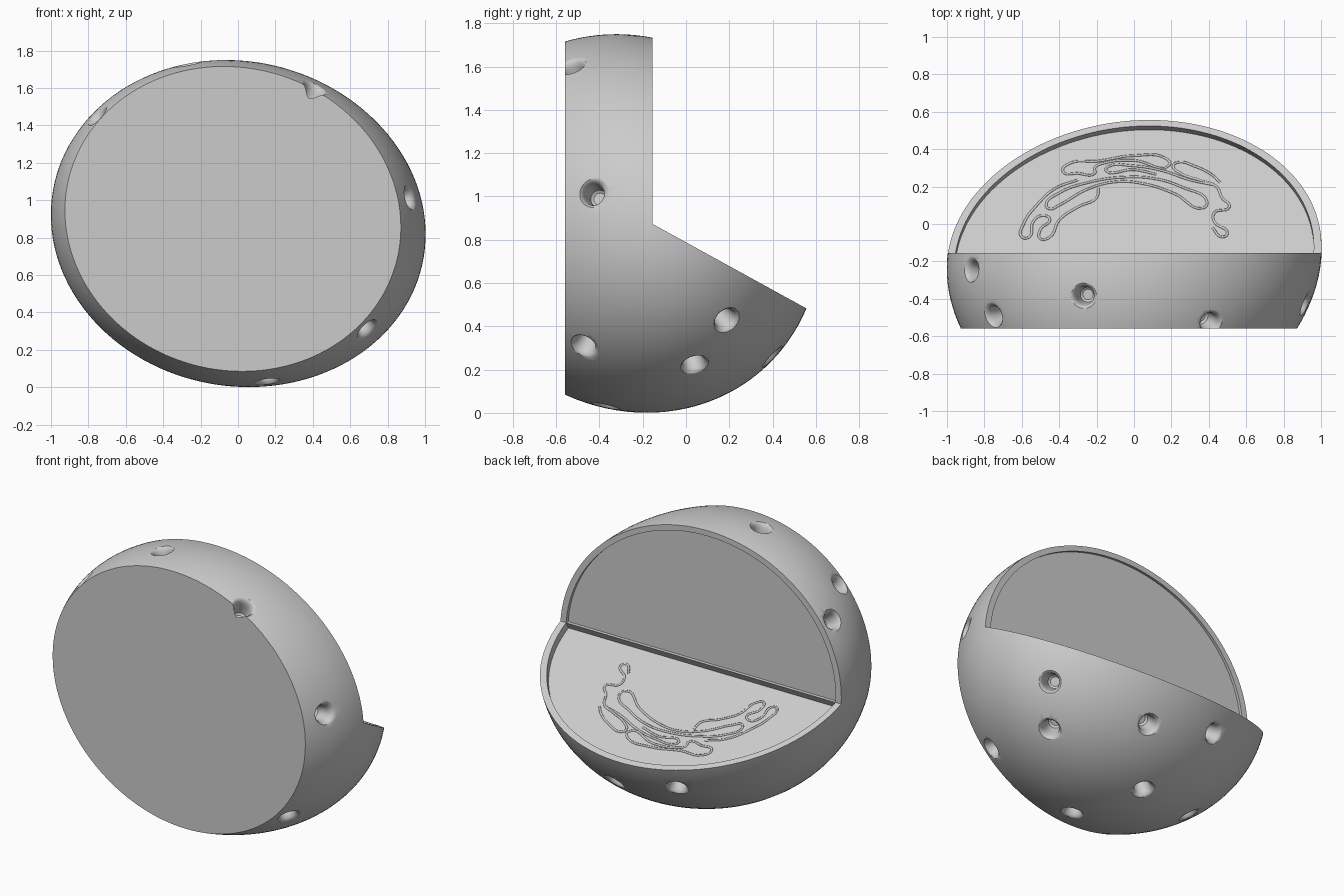
import bpy, bmesh, math
from mathutils import Vector, Matrix

if "Cube" in bpy.data.objects:
    bpy.data.objects.remove(bpy.data.objects["Cube"], do_unlink=True)

# Single plain grey for the whole model
GREY = (0.6, 0.6, 0.6, 1)
light_grey = bpy.data.materials.new("light grey")
light_grey.use_nodes = True
light_grey.diffuse_color = GREY
light_grey.node_tree.nodes["Principled BSDF"].inputs["Base Color"].default_value = GREY

# Slightly tilted ellipsoid: maps a unit sphere to the body
CENTRE = Vector((-0.004, -0.252, 0.875))
TILT = Matrix(((1.004, 0, 0), (0.06, 0.87, 0), (-0.053, -0.067, 0.87)))


def taper(y):
    t = y + 0.2
    return 1 + 0.09 * t - 0.07 * t * t


def ellipsoid_point(unit):
    p = TILT @ unit + CENTRE
    p.x *= taper(p.y)
    return p


def to_unit(p):
    return TILT.inverted() @ (Vector((p[0] / taper(p[1]), p[1], p[2])) - CENTRE)


def new_object(name, bm):
    bmesh.ops.recalc_face_normals(bm, faces=bm.faces)
    mesh = bpy.data.meshes.new(name)
    bm.to_mesh(mesh)
    bm.free()
    obj = bpy.data.objects.new(name, mesh)
    bpy.context.collection.objects.link(obj)
    return obj


def ellipsoid(name, size):
    bm = bmesh.new()
    bmesh.ops.create_uvsphere(bm, u_segments=128, v_segments=64, radius=size)
    for v in bm.verts:
        v.co = ellipsoid_point(v.co)
    return new_object(name, bm)


def prism(name, profile):
    """Extrude a (y, z) outline across the full width."""
    bm = bmesh.new()
    face = bm.faces.new([bm.verts.new((-1.5, y, z)) for y, z in profile])
    ext = bmesh.ops.extrude_face_region(bm, geom=[face])
    moved = [g for g in ext["geom"] if isinstance(g, bmesh.types.BMVert)]
    bmesh.ops.translate(bm, verts=moved, vec=(3, 0, 0))
    return new_object(name, bm)


def boolean(obj, cutter, operation):
    mod = obj.modifiers.new("cut", "BOOLEAN")
    mod.operation = operation
    mod.solver = "EXACT"
    mod.object = cutter
    bpy.context.view_layer.objects.active = obj
    bpy.ops.object.modifier_apply(modifier=mod.name)
    bpy.data.objects.remove(cutter, do_unlink=True)


# Cut planes: vertical wall above, sloping floor below
WALL_Y, CREASE_Z, SLOPE = -0.155, 0.873, 0.549
RECESS, DROP = 0.02, 0.057


def cut_z(y):
    return CREASE_Z - SLOPE * (y - WALL_Y)


def floor_z(y):
    return cut_z(y) - DROP


# Body with flat front and wedge opening
body = ellipsoid("cell_body", 1)
boolean(body, prism("front_cutter", [(-2, -1), (-0.56, -1), (-0.56, 3), (-2, 3)]), "DIFFERENCE")
boolean(body, prism("wedge_cutter", [(WALL_Y, CREASE_Z), (2, cut_z(2)), (2, 3), (WALL_Y, 3)]),
        "DIFFERENCE")

# Recessed inner faces with a thin shell rim, a ledge and an undercut at the crease
inner_y, lip_y = WALL_Y - RECESS, WALL_Y - 0.002
foot_y = WALL_Y - 0.025
recess = ellipsoid("recess_cutter", 0.96)
boolean(recess, prism("recess_planes", [(inner_y, CREASE_Z), (lip_y, CREASE_Z - 0.002),
                                        (foot_y, floor_z(foot_y)), (2, floor_z(2)),
                                        (2, 3), (inner_y, 3)]), "INTERSECT")
boolean(body, recess, "DIFFERENCE")

# Pores: round pits with soft rims set square to the surface
pores = [(-0.26, -0.38, 1.7), (-0.84, -0.25, 1.33), (-0.74, -0.49, 1.44), (0.41, -0.53, 1.6),
         (0.92, -0.435, 1.015), (0.68, -0.47, 0.32), (0.16, -0.37, 0.03), (0.745, 0.16, 0.455),
         (0.63, 0.02, 0.262), (0.225, 0.4, 0.26), (-0.25, 0.46, 0.34), (0, 0.085, 0.04),
         (-0.56, -0.13, 0.13)]
pit = [(0.028, -0.125), (0.04, -0.115), (0.046, -0.06), (0.049, -0.033), (0.055, -0.016),
       (0.063, -0.006), (0.073, 0), (0.092, 0.006), (0.095, 0.05)]
SIDES = 32
bm = bmesh.new()
for pore in pores:
    unit = to_unit(pore).normalized()
    spot = ellipsoid_point(unit)
    normal = TILT.inverted().transposed() @ unit
    place = Matrix.Translation(spot) @ normal.to_track_quat("Z", "Y").to_matrix().to_4x4()
    rings = []
    for r, h in pit:
        angles = [math.tau * i / SIDES for i in range(SIDES)]
        rings.append([bm.verts.new(place @ Vector((r * math.cos(a), r * math.sin(a), h)))
                      for a in angles])
    for low, high in zip(rings, rings[1:]):
        for i in range(SIDES):
            j = (i + 1) % SIDES
            bm.faces.new((low[i], low[j], high[j], high[i]))
    bm.faces.new(rings[0][::-1])
    bm.faces.new(rings[-1])
boolean(body, new_object("pore_cutter", bm), "DIFFERENCE")

body.data.materials.clear()
body.data.materials.append(light_grey)
bpy.ops.object.select_all(action="DESELECT")
body.select_set(True)
bpy.context.view_layer.objects.active = body
bpy.ops.object.shade_smooth_by_angle(angle=math.radians(35))

# Folded membrane outlines on the sloping floor: (closed, points)
folds = [
    (True, [(-.38, .28), (-.34, .325), (-.2, .335), (0, .365), (.17, .35), (.19, .315),
            (0, .34), (-.16, .325), (-.21, .3), (-.21, .27), (-.3, .27)]),
    (False, [(.46, .22), (.42, .26), (.32, .31), (.24, .33), (.21, .31), (.25, .27), (.36, .23),
             (.44, .2), (.47, .14), (.51, .09), (.43, .06), (.43, .01), (.5, -.05), (.47, -.07),
             (.42, -.02)]),
    (False, [(.42, .21), (.3, .235), (.15, .285), (0, .31), (-.14, .305), (-.15, .285),
             (0, .29), (.12, .265)]),
    (True, [(-.47, .1), (-.4, .165), (-.25, .22), (-.05, .25), (.12, .24), (.26, .195),
            (.39, .12), (.37, .085), (.22, .16), (.05, .215), (-.1, .225), (-.25, .185),
            (-.4, .1), (-.45, .08)]),
    (False, [(-.3, .235), (-.42, .19), (-.52, .1), (-.59, 0), (-.6, -.07), (-.56, -.07),
             (-.54, .01), (-.49, .045), (-.45, .025), (-.5, -.03), (-.5, -.08), (-.45, -.07),
             (-.4, .02), (-.3, .09), (-.2, .14), (-.19, .19)]),
]
for number, (closed, points) in enumerate(folds, 1):
    curve = bpy.data.curves.new("membrane_fold", "CURVE")
    curve.dimensions = "3D"
    curve.bevel_depth = 0.007
    curve.bevel_resolution = 1
    curve.resolution_u = 6
    spline = curve.splines.new("BEZIER")
    spline.bezier_points.add(len(points) - 1)
    spline.use_cyclic_u = closed
    for knot, (x, y) in zip(spline.bezier_points, points):
        knot.co = (x, y, floor_z(y))
        knot.handle_left_type = knot.handle_right_type = "AUTO"
    curve.materials.append(light_grey)
    fold = bpy.data.objects.new(f"membrane_fold_{number}", curve)
    bpy.context.collection.objects.link(fold)
